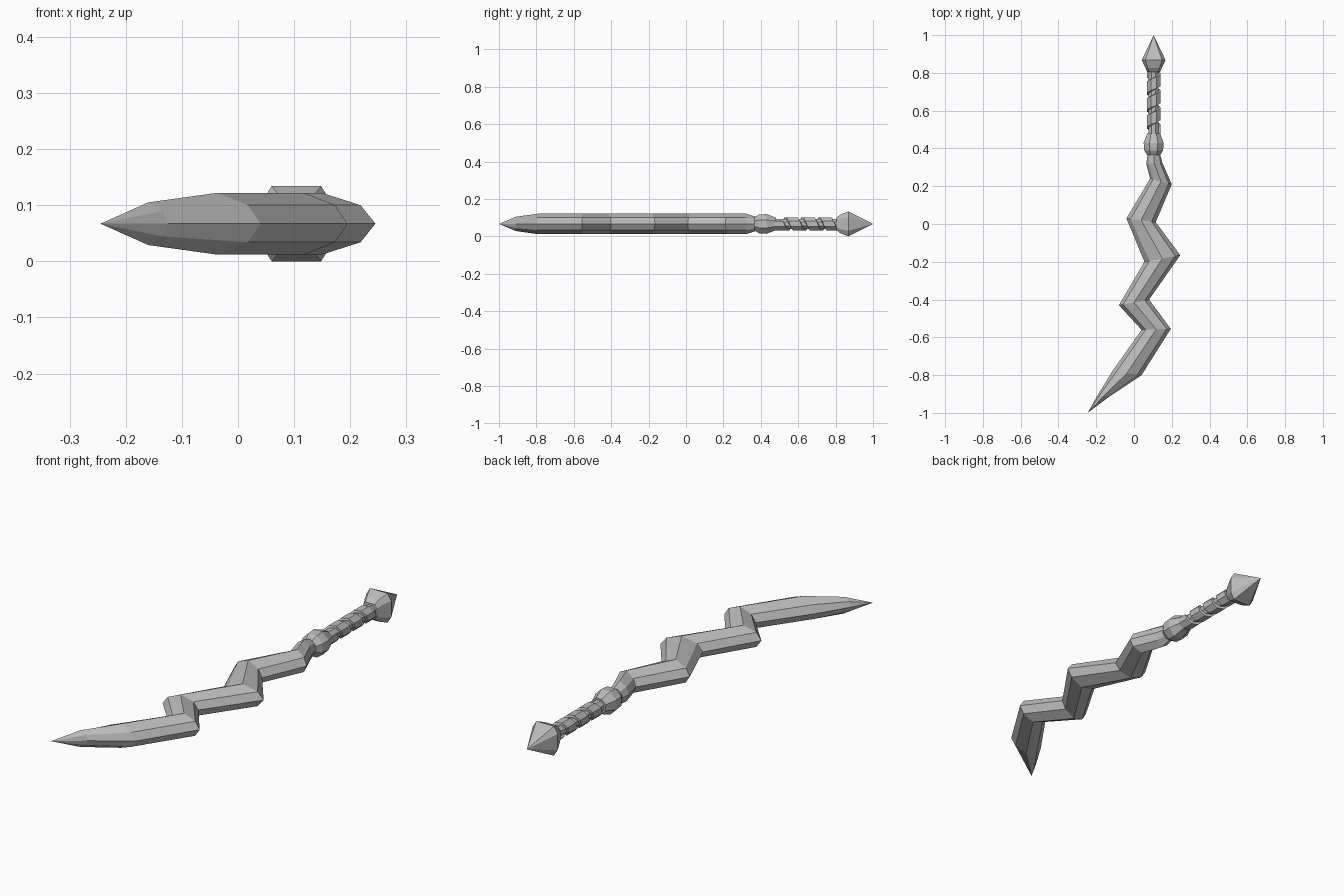
import bpy, bmesh, math

cube = bpy.data.objects.get("Cube")
if cube:
    bpy.data.objects.remove(cube)

MID_X, MID_Z = 0.104, 0.067

steel = bpy.data.materials.new("plain_grey")
steel.use_nodes = True
grey = (0.5, 0.5, 0.5, 1)
steel.diffuse_color = grey
bsdf = next(n for n in steel.node_tree.nodes if n.type == 'BSDF_PRINCIPLED')
bsdf.inputs["Base Color"].default_value = grey


def loft(name, rings):
    """Skin a list of equal rings and close both ends; collapsed ends become points."""
    bm = bmesh.new()
    loops = [[bm.verts.new(p) for p in ring] for ring in rings]
    n = len(loops[0])
    for a, b in zip(loops, loops[1:]):
        for i in range(n):
            j = (i + 1) % n
            bm.faces.new((a[i], a[j], b[j], b[i]))
    bm.faces.new(loops[0])
    bm.faces.new(loops[-1])
    bmesh.ops.remove_doubles(bm, verts=bm.verts, dist=0.0005)
    bmesh.ops.recalc_face_normals(bm, faces=bm.faces)
    mesh = bpy.data.meshes.new(name)
    bm.to_mesh(mesh)
    bm.free()
    mesh.materials.append(steel)
    obj = bpy.data.objects.new(name, mesh)
    bpy.context.collection.objects.link(obj)
    return obj


# Cross-section: sharp side edges, shoulders and a raised spine
SECTION = [(1, 0), (.72, .6), (0, 1), (-.72, .6), (-1, 0), (-.72, -.6), (0, -1), (.72, -.6)]


def blade_ring(left, right, half_height):
    cx, cy = (left[0] + right[0]) / 2, (left[1] + right[1]) / 2
    dx, dy = (right[0] - left[0]) / 2, (right[1] - left[1]) / 2
    return [(cx + u * dx, cy + u * dy, MID_Z + v * half_height) for u, v in SECTION]


# Zigzag blade: left edge, right edge, half height
blade = [
    ((.075, .38), (.135, .38), .035),
    ((.065, .32), (.15, .325), .055),
    ((.085, .24), (.20, .21), .055),
    ((-.04, .03), (.115, .01), .055),
    ((.055, -.20), (.245, -.165), .055),
    ((-.08, -.43), (.08, -.40), .055),
    ((.04, -.56), (.195, -.555), .055),
    ((-.115, -.78), (.04, -.80), .055),
    ((-.195, -.91), (-.125, -.91), .038),
    ((-.245, -1), (-.245, -1), 0),
]
loft("zigzag_blade", [blade_ring(*b) for b in blade])


def turned(name, profile, facets):
    """Faceted solid along y from (y, half width, half height) stations."""
    return loft(name, [[(MID_X + u * w, y, MID_Z + v * h) for u, v in facets]
                       for y, w, h in profile])


OCTAGON = [(math.cos(a) * 1.08, math.sin(a) * 1.08)
           for a in (math.radians(22.5 + 45 * i) for i in range(8))]
CHAMFERED = [(1, .55), (.7, 1), (-.7, 1), (-1, .55), (-1, -.55), (-.7, -1), (.7, -1), (1, -.55)]

turned("collar", [(.365, .035, .035), (.39, .05, .05), (.43, .053, .053), (.48, .034, .034)], OCTAGON)
turned("grip_core", [(.46, .026, .026), (.82, .026, .026)], OCTAGON)
turned("pommel", [(.805, .034, .034), (.825, .043, .05), (.868, .063, .067), (1, 0, 0)], CHAMFERED)

# Spiral wrap around the grip
PITCH, BAND, TURNS, SIDES = .09, .068, 3.6, 8
rings = []
for i in range(int(TURNS * SIDES) + 1):
    a = math.radians(22.5) - 2 * math.pi * i / SIDES
    y = .455 + PITCH * i / SIDES
    rings.append([(MID_X + r * math.cos(a), y + d, MID_Z + r * math.sin(a))
                  for r, d in ((.024, 0), (.038, .004), (.038, BAND - .004), (.024, BAND))])
loft("grip_wrap", rings)
